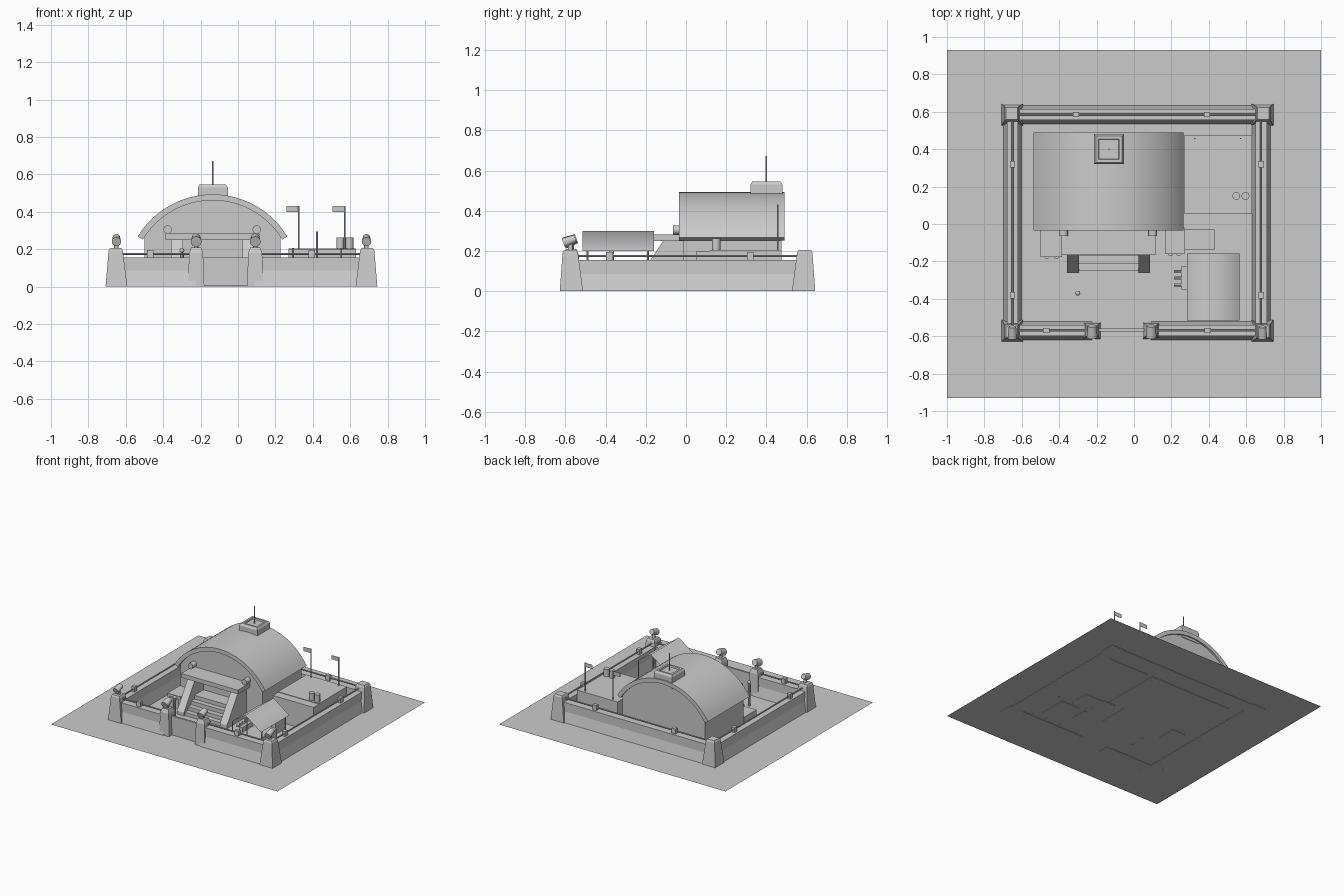
import bpy, bmesh, math
from mathutils import Vector, Matrix

cube = bpy.data.objects.get("Cube")
if cube:
    bpy.data.objects.remove(cube)

grey = bpy.data.materials.new("plain grey")
grey.use_nodes = True
grey.diffuse_color = (0.6, 0.6, 0.6, 1)
grey.node_tree.nodes["Principled BSDF"].inputs["Base Color"].default_value = (0.6, 0.6, 0.6, 1)


def finish(name, bm, smooth=False):
    bmesh.ops.recalc_face_normals(bm, faces=bm.faces)
    mesh = bpy.data.meshes.new(name)
    bm.to_mesh(mesh)
    bm.free()
    mesh.materials.append(grey)
    obj = bpy.data.objects.new(name, mesh)
    bpy.context.collection.objects.link(obj)
    if smooth:
        bpy.ops.object.select_all(action="DESELECT")
        obj.select_set(True)
        bpy.context.view_layer.objects.active = obj
        bpy.ops.object.shade_smooth_by_angle(angle=math.radians(35))
    return obj


def box(name, x, y, z):
    """Box from (min, max) pairs on each axis."""
    bm = bmesh.new()
    bmesh.ops.create_cube(bm, size=1)
    for v in bm.verts:
        v.co = [r[0] if c < 0 else r[1] for c, r in zip(v.co, (x, y, z))]
    return finish(name, bm)


def rod(name, start, end, r, r2=None, sides=12):
    """Cylinder or cone between two points."""
    a, b = Vector(start), Vector(end)
    bm = bmesh.new()
    turn = (b - a).to_track_quat("Z", "Y").to_matrix().to_4x4()
    bmesh.ops.create_cone(bm, cap_ends=True, segments=sides, radius1=r,
                          radius2=r if r2 is None else r2, depth=(b - a).length,
                          matrix=Matrix.Translation((a + b) / 2) @ turn)
    return finish(name, bm, True)


def stack(name, rings):
    """Square sections (cx, cy, half, z) joined upwards."""
    bm = bmesh.new()
    loops = [[bm.verts.new((cx + sx * h, cy + sy * h, z))
              for sx, sy in ((-1, -1), (1, -1), (1, 1), (-1, 1))] for cx, cy, h, z in rings]
    for low, high in zip(loops, loops[1:]):
        for i in range(4):
            j = (i + 1) % 4
            bm.faces.new((low[i], low[j], high[j], high[i]))
    bm.faces.new(loops[0])
    bm.faces.new(loops[-1])
    return finish(name, bm)


def extrude(name, profile, place, start, end, smooth=False):
    """Sweep a closed 2D profile; place(u, v, t) gives the 3D point."""
    bm = bmesh.new()
    a = [bm.verts.new(place(u, v, start)) for u, v in profile]
    b = [bm.verts.new(place(u, v, end)) for u, v in profile]
    for i in range(len(a)):
        j = (i + 1) % len(a)
        bm.faces.new((a[i], a[j], b[j], b[i]))
    bm.faces.new(a)
    bm.faces.new(b)
    return finish(name, bm, smooth)


def along_y(u, v, t):
    return (u, t, v)


def along_x(u, v, t):
    return (t, u, v)


# Ground sheet
bm = bmesh.new()
bmesh.ops.create_grid(bm, x_segments=1, y_segments=1, size=1)
for v in bm.verts:
    v.co = (v.co.x, v.co.y * 0.93, 0.004)
finish("ground_sheet", bm)

# Perimeter walls with a sloping foot, top rail and rail blocks
LEFT, RIGHT, FRONT, BACK = -0.65, 0.68, -0.57, 0.585
GATES = (-0.224, 0.092)
TOP = 0.155


def wall(name, axis, centre, start, end, blocks):
    shape = [(-0.05, 0), (0.05, 0), (0.03, 0.085), (0.03, TOP), (-0.03, TOP), (-0.03, 0.085)]
    place = along_x if axis == "x" else along_y
    extrude(name, [(centre + u, v) for u, v in shape], place, start, end)
    rod(name + "_rail", place(centre, 0.175, start), place(centre, 0.175, end), 0.005, sides=8)
    for t in blocks:
        a, b = (t - 0.017, t + 0.017), (centre - 0.014, centre + 0.014)
        x, y = (a, b) if axis == "x" else (b, a)
        box(name + "_block", x, y, (TOP - 0.01, 0.195))


wall("back_wall", "x", BACK, LEFT, RIGHT, (-0.31, 0.39))
wall("right_wall", "y", LEFT, FRONT, BACK, (-0.38, 0.32))
wall("left_wall", "y", RIGHT, FRONT, BACK, (-0.38, 0.32))
wall("front_wall_right", "x", FRONT, LEFT, GATES[0], (-0.47,))
wall("front_wall_left", "x", FRONT, GATES[1], RIGHT, (0.395,))
box("gate_panel", GATES, (-0.575, -0.56), (0.004, TOP))


# Posts and searchlights
def searchlight(x, y, r):
    rod("lamp_stem", (x, y, 0.19), (x, y, 0.235), 0.012)
    rod("searchlight", (x, y + 0.025, 0.262), (x, y - 0.035, 0.24), r * 0.8, r, 16)


for x, out in ((LEFT, -1), (RIGHT + 0.007, 1)):
    for y, dy in ((FRONT, -1), (BACK, 1)):
        stack("corner_post", [(x, y, 0.058, 0), (x + out * 0.004, y + dy * 0.006, 0.038, 0.192),
                              (x + out * 0.004, y + dy * 0.006, 0.031, 0.205)])
    searchlight(x, FRONT - 0.005, 0.025)
for x in GATES:
    stack("gate_post", [(x, FRONT, 0.044, 0), (x, FRONT, 0.037, 0.18), (x, FRONT, 0.026, 0.21)])
    searchlight(x, FRONT, 0.029)

# Hangar: curved roof shell over a gabled body
CX, R = -0.136, 0.468


def arc(radius, half, n=24):
    return [(CX + radius * math.sin(half * (2 * i / n - 1)),
             0.493 - R + radius * math.cos(half * (2 * i / n - 1))) for i in range(n + 1)]


half = math.asin(0.4 / R)
extrude("hangar_roof", arc(R, half) + arc(R - 0.032, half)[::-1], along_y, -0.035, 0.49, True)
body = arc(R - 0.03, math.asin(0.363 / (R - 0.03)))
extrude("hangar_body", body + [(CX + 0.363, 0), (CX - 0.363, 0)], along_y, -0.015, 0.475)

# Roof vent and aerial
stack("roof_vent", [(-0.134, 0.4, 0.08, 0.44), (-0.134, 0.4, 0.08, 0.53),
                    (-0.134, 0.4, 0.07, 0.546), (-0.134, 0.4, 0.055, 0.546),
                    (-0.134, 0.4, 0.052, 0.535)])
rod("aerial", (-0.134, 0.4, 0.53), (-0.134, 0.4, 0.672), 0.004, sides=8)

# Entrance: canopy, raking buttresses, steps and lamps
box("entrance_canopy", (-0.387, 0.115), (-0.165, -0.015), (0.25, 0.283))
rake = [(-0.015, 0), (-0.26, 0), (-0.26, 0.03), (-0.11, 0.255), (-0.015, 0.255)]
for x in (CX - 0.19, CX + 0.19):
    extrude("entrance_buttress", rake, along_x, x - 0.031, x + 0.031)
for x in (-0.376, 0.1):
    rod("canopy_lamp", (x, -0.01, 0.305), (x, -0.065, 0.305), 0.022, sides=16)
for i in range(4):
    box("entrance_step", (CX - 0.17, CX + 0.17), (-0.25 + i * 0.04, -0.015), (0, 0.03 + i * 0.03))

# Bunker with flags and stacks
box("bunker", (0.27, 0.63), (0.12, 0.476), (0, 0.204))
box("bunker_ledge", (0.27, 0.63), (0.053, 0.12), (0, 0.2))
for x in (0.325, 0.57):
    rod("flag_pole", (x, 0.457, 0.2), (x, 0.457, 0.432), 0.004, sides=8)
    box("flag", (x - 0.065, x), (0.456, 0.458), (0.398, 0.43))
for x in (0.547, 0.596):
    rod("bunker_stack", (x, 0.15, 0.19), (x, 0.15, 0.262), 0.021, sides=16)

# Awning: a thin pitched sheet on poles
bm = bmesh.new()
rows = [[bm.verts.new((x, y, z)) for x, z in ((0.283, 0.2), (0.423, 0.3), (0.564, 0.2))]
        for y in (-0.515, -0.158)]
for i in range(2):
    bm.faces.new((rows[0][i], rows[0][i + 1], rows[1][i + 1], rows[1][i]))
awning = finish("awning", bm)
awning.data.shade_smooth()
for y in (-0.49, -0.19):
    rod("awning_ridge_pole", (0.423, y, 0), (0.423, y, 0.294), 0.005, sides=8)
    for x in (0.295, 0.552):
        rod("awning_pole", (x, y, 0), (x, y, 0.205), 0.005, sides=8)
box("awning_table", (0.33, 0.5), (-0.45, -0.22), (0, 0.1))
box("tool_rack", (0.255, 0.285), (-0.35, -0.225), (0, 0.1))
for y in (-0.325, -0.29, -0.255):
    rod("rack_arm", (0.26, y, 0.09), (0.215, y, 0.09), 0.008, sides=8)

# Crates by the hangar and a standing guard
box("right_crate", (-0.5, -0.385), (-0.176, -0.02), (0, 0.1))
box("left_crate", (0.165, 0.27), (-0.16, -0.02), (0, 0.1))
box("long_crate", (0.27, 0.43), (-0.14, -0.03), (0, 0.12))
for x in (-0.465, -0.415, 0.195, 0.24):
    y = -0.17 if x < 0 else -0.155
    rod("crate_drum", (x, y, 0), (x, y, 0.08), 0.016, sides=12)
rod("guard_body", (-0.3, -0.37, 0), (-0.3, -0.37, 0.18), 0.009, 0.012, 10)
bm = bmesh.new()
bmesh.ops.create_uvsphere(bm, u_segments=12, v_segments=8, radius=0.013,
                          matrix=Matrix.Translation((-0.3, -0.37, 0.193)))
finish("guard_head", bm, True)
